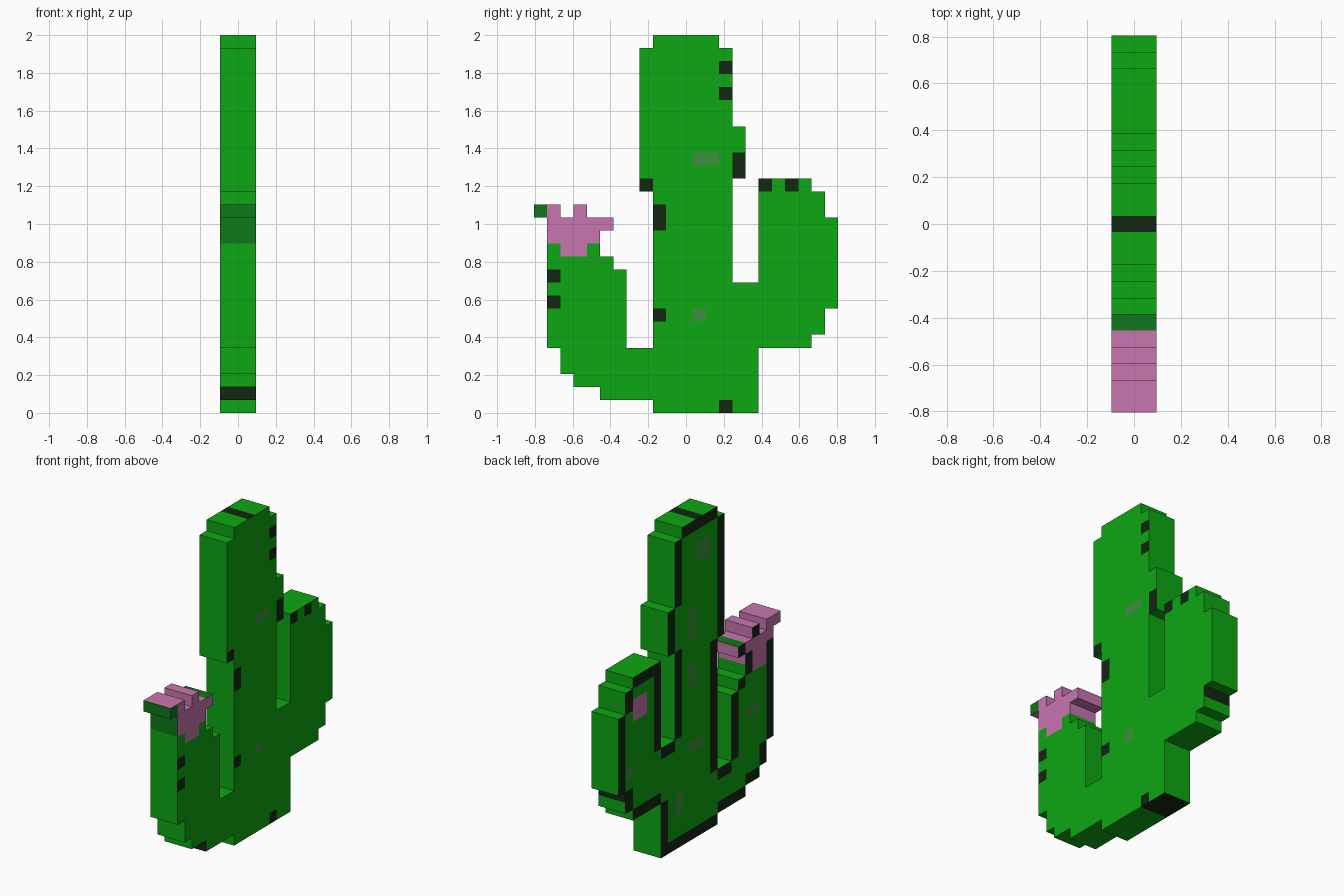
import bpy, bmesh
from mathutils import Vector

if "Cube" in bpy.data.objects:
    bpy.data.objects.remove(bpy.data.objects["Cube"])

# Grid cell sizes: 23 columns along y, 29 rows along z
W, H, T = 0.07, 2 / 29, 0.095

def material(name, r, g, b):
    m = bpy.data.materials.new(name)
    m.diffuse_color = (r, g, b, 1)
    m.use_nodes = True
    m.node_tree.nodes["Principled BSDF"].inputs["Base Color"].default_value = m.diffuse_color
    return m

GREEN, DARK, PINK, MOSS, LEAF = range(5)
MATS = [material("green", 0.004, 0.39, 0.006), material("dark_spine", 0.006, 0.02, 0.006),
        material("pink", 0.58, 0.18, 0.43), material("moss", 0.05, 0.28, 0.05),
        material("leaf", 0.004, 0.19, 0.009)]

# Inclusive blocks of cells: first column, last column, first row, last row
PARTS = {
    "trunk": [(9, 16, 0, 4), (9, 14, 5, 27), (9, 13, 28, 28), (8, 8, 17, 27), (15, 15, 18, 21)],
    "tall_arm": [(15, 20, 5, 5), (15, 21, 6, 7), (15, 22, 8, 9), (17, 22, 10, 14),
                 (17, 21, 15, 16), (17, 20, 17, 17)],
    "short_arm": [(5, 8, 1, 1), (3, 8, 2, 2), (2, 8, 3, 4), (1, 6, 5, 10), (1, 5, 11, 11),
                  (1, 1, 12, 12), (4, 4, 12, 12)],
    "flower": [(2, 3, 12, 12), (1, 4, 13, 13), (1, 5, 14, 14), (0, 1, 15, 15), (3, 3, 15, 15)],
}

def cells(blocks):
    return {(c, r) for a, b, lo, hi in blocks for c in range(a, b + 1) for r in range(lo, hi + 1)}

FILLED = set().union(*(cells(b) for b in PARTS.values()))
SIDES = [(1, 0), (-1, 0), (0, 1), (0, -1)]

# Painted cells on the right side, left side and rim
RIGHT_DARK = {(14, 26), (14, 24), (8, 17), (9, 14), (9, 15), (15, 18), (15, 19), (17, 17),
              (19, 17), (1, 10), (1, 8), (9, 7), (14, 0)}
RIGHT_MOSS = {(12, 19), (13, 19), (12, 7)}
LEFT_MOSS = cells([(10, 11, 25, 26), (12, 12, 18, 20), (12, 12, 14, 15), (11, 12, 8, 8),
                   (14, 14, 3, 4), (3, 4, 8, 8), (21, 21, 9, 9)])
LEFT_PINK = cells([(19, 20, 14, 15)])
FLOWER_DARK = {(3, 15), (5, 14), (4, 13), (1, 13)}
RIM = {((5, 1), (-1, 0)): DARK, ((11, 28), (0, 1)): DARK, ((21, 7), (1, 0)): DARK,
       ((14, 0), (0, -1)): DARK, ((15, 0), (0, -1)): DARK, ((16, 0), (0, -1)): DARK,
       ((1, 13), (-1, 0)): LEAF, ((1, 14), (-1, 0)): LEAF, ((0, 15), (-1, 0)): LEAF,
       ((5, 14), (0, 1)): LEAF}

def right_colour(cell, base):
    if cell == (0, 15):
        return LEAF
    return DARK if cell in RIGHT_DARK else MOSS if cell in RIGHT_MOSS else base

def left_colour(cell, base):
    if base == PINK:
        return DARK if cell in FLOWER_DARK else PINK
    if cell in LEFT_PINK:
        return PINK
    if cell in LEFT_MOSS:
        return MOSS
    edge = any((cell[0] + d[0], cell[1] + d[1]) not in FILLED for d in SIDES)
    return DARK if edge else base

def build(name, blocks):
    base = PINK if name == "flower" else GREEN
    bm = bmesh.new()

    def quad(points, normal, colour):
        f = bm.faces.new([bm.verts.new(p) for p in points])
        f.normal_update()
        if f.normal.dot(Vector(normal)) < 0:
            f.normal_flip()
        f.material_index = colour

    for c, r in sorted(cells(blocks)):
        y, z = (c - 11.5) * W, r * H
        ring = [(y, z), (y + W, z), (y + W, z + H), (y, z + H)]
        # Broad side faces
        quad([(T, *p) for p in ring], (1, 0, 0), right_colour((c, r), base))
        quad([(-T, *p) for p in ring], (-1, 0, 0), left_colour((c, r), base))
        # Rim faces wherever the neighbouring cell is empty
        for d, i in zip(SIDES, (1, 3, 2, 0)):
            if (c + d[0], r + d[1]) not in FILLED:
                p, q = ring[i], ring[(i + 1) % 4]
                quad([(-T, *p), (T, *p), (T, *q), (-T, *q)], (0, *d),
                     RIM.get(((c, r), d), base))
    bmesh.ops.remove_doubles(bm, verts=bm.verts, dist=0.001)
    mesh = bpy.data.meshes.new(name)
    bm.to_mesh(mesh)
    bm.free()
    for m in MATS:
        mesh.materials.append(m)
    bpy.context.collection.objects.link(bpy.data.objects.new(name, mesh))

for part, part_blocks in PARTS.items():
    build(part, part_blocks)
